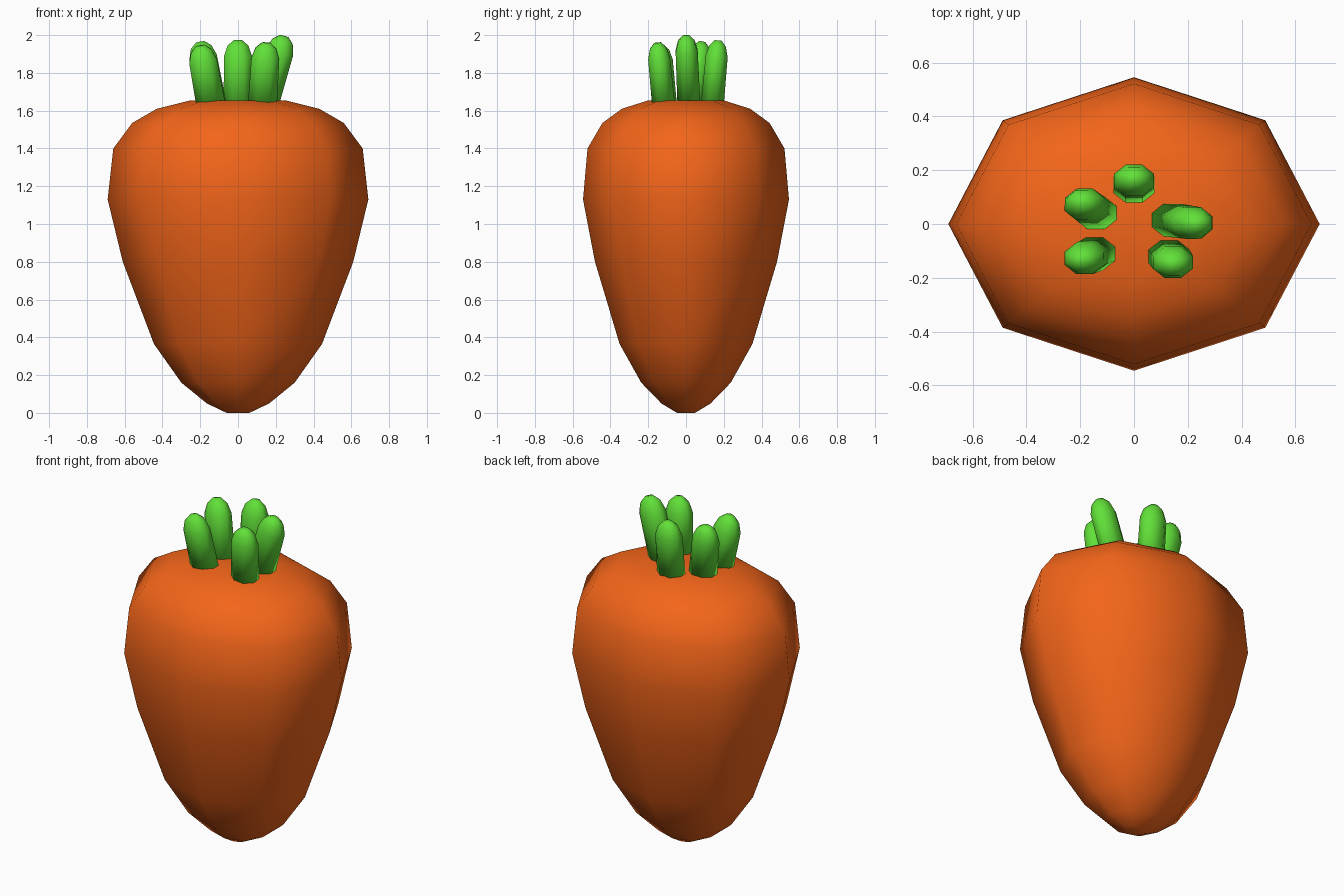
import bpy, bmesh
from math import cos, sin, pi
from mathutils import Vector

if "Cube" in bpy.data.objects:
    bpy.data.objects.remove(bpy.data.objects["Cube"])

ASPECT = 0.79  # depth / width of every cross-section
SIDES = 8


def material(name, color):
    m = bpy.data.materials.new(name)
    m.diffuse_color = color
    m.use_nodes = True
    m.node_tree.nodes["Principled BSDF"].inputs["Base Color"].default_value = m.diffuse_color
    return m


def loft(name, rings, mat, phase=0.0):
    """Skin octagonal rings given as (centre, x radius, tilt axis vector)."""
    bm = bmesh.new()
    loops = []
    for centre, r, axis in rings:
        rot = Vector((0, 0, 1)).rotation_difference(axis)
        loop = []
        for i in range(SIDES):
            a = 2 * pi * i / SIDES + phase
            offset = rot @ Vector((r * cos(a), r * ASPECT * sin(a), 0))
            loop.append(bm.verts.new(centre + offset))
        loops.append(loop)
    for lo, hi in zip(loops, loops[1:]):
        for i in range(SIDES):
            j = (i + 1) % SIDES
            bm.faces.new((lo[i], lo[j], hi[j], hi[i]))
    bm.faces.new(loops[0][::-1])
    bm.faces.new(loops[-1])
    for f in bm.faces:
        f.smooth = True
    me = bpy.data.meshes.new(name)
    bm.to_mesh(me)
    bm.free()
    me.materials.append(mat)
    ob = bpy.data.objects.new(name, me)
    bpy.context.collection.objects.link(ob)
    return ob


orange = material("orange", (0.9, 0.13, 0.01, 1))
green = material("green", (0.12, 0.75, 0.04, 1))
UP = Vector((0, 0, 1))

# Root body: (radius, height) profile
profile = [(0.06, 0.0), (0.165, 0.05), (0.30, 0.16), (0.445, 0.365),
           (0.61, 0.80), (0.69, 1.13), (0.66, 1.40), (0.56, 1.535),
           (0.43, 1.61), (0.25, 1.655)]
loft("root_body", [(Vector((0, 0, z)), r, UP) for r, z in profile], orange)

# Leaf stalks: base (x, y) at the crown and tip (x, y, z)
stalks = [((0.0, 0.14), (0.0, 0.17, 1.972)),
          ((0.14, 0.015), (0.245, 0.0, 1.995)),
          ((-0.14, 0.04), (-0.2, 0.085, 1.963)),
          ((-0.145, -0.11), (-0.2, -0.135, 1.945)),
          ((0.13, -0.12), (0.15, -0.15, 1.96))]
for n, (b, t) in enumerate(stalks, 1):
    base, tip = Vector((b[0], b[1], 1.64)), Vector(t)
    axis = (tip - base).normalized()
    rings = [(base, 0.083, axis),
             (tip - axis * 0.085, 0.08, axis),
             (tip - axis * 0.03, 0.06, axis),
             (tip, 0.025, axis)]
    loft(f"leaf_stalk_{n}", rings, green, pi / 8)
